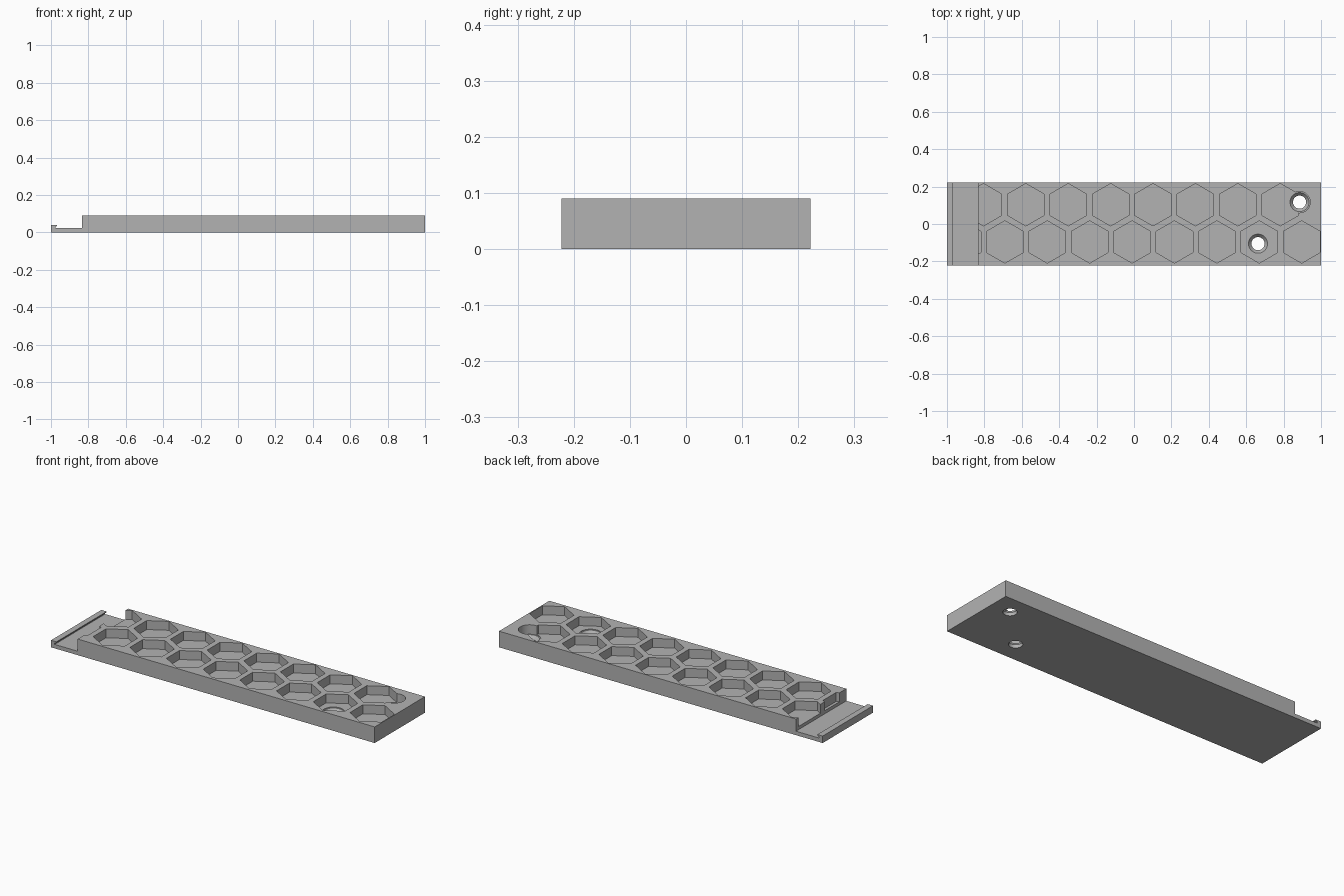
import bpy, bmesh
from math import cos, sin, pi

cube = bpy.data.objects.get("Cube")
if cube:
    bpy.data.objects.remove(cube)

GREY = (0.45, 0.45, 0.45, 1)
mat = bpy.data.materials.new("grey plastic")
mat.use_nodes = True
mat.diffuse_color = GREY
mat.node_tree.nodes["Principled BSDF"].inputs["Base Color"].default_value = GREY


def make_object(name, bm):
    bmesh.ops.recalc_face_normals(bm, faces=bm.faces)
    mesh = bpy.data.meshes.new(name)
    bm.to_mesh(mesh)
    bm.free()
    mesh.materials.append(mat)
    obj = bpy.data.objects.new(name, mesh)
    bpy.context.collection.objects.link(obj)
    return obj


def loft(bm, rings):
    """Closed solid through a list of matching point rings."""
    loops = [[bm.verts.new(p) for p in ring] for ring in rings]
    n = len(loops[0])
    for a, b in zip(loops, loops[1:]):
        for i in range(n):
            j = (i + 1) % n
            bm.faces.new((a[i], a[j], b[j], b[i]))
    bm.faces.new(loops[0][::-1])
    bm.faces.new(loops[-1])


def ring(x, y, z, radius, sides, phase=0):
    return [(x + radius * cos(phase + 2 * pi * i / sides),
             y + radius * sin(phase + 2 * pi * i / sides), z) for i in range(sides)]


# Body: side profile with a tall slab, low step and hooked end lip
HALF_Y, TOP, FLOOR = 0.222, 0.09, 0.04
profile = [(-1, 0), (1, 0), (1, TOP), (-0.835, TOP), (-0.835, 0.022),
           (-0.977, 0.022), (-0.977, 0.03), (-0.967, 0.034), (-0.967, 0.039), (-1, 0.039)]
bm = bmesh.new()
loft(bm, [[(x, y, z) for x, z in profile] for y in (-HALF_Y, HALF_Y)])
body = make_object("honeycomb_plate", bm)

# Hexagonal pockets in two staggered rows
PITCH, HEX_R = 0.2267, 0.113
bm = bmesh.new()
for x0, y, count in ((-0.805, 0.103, 8), (-0.917, -0.096, 9)):
    for k in range(count):
        loft(bm, [ring(x0 + k * PITCH, y, z, HEX_R, 6, pi / 6) for z in (FLOOR, 0.2)])
pockets = make_object("pocket_cutter", bm)

# Countersunk screw holes
bm = bmesh.new()
for x, y in ((0.885, 0.117), (0.663, -0.105)):
    steps = ((-0.1, 0.035), (0.018, 0.035), (0.037, 0.051), (0.037, 0.057), (0.2, 0.057))
    loft(bm, [ring(x, y, z, r, 40) for z, r in steps])
holes = make_object("screw_hole_cutter", bm)

# Cut the pockets and holes out of the body
bpy.ops.object.select_all(action="DESELECT")
bpy.context.view_layer.objects.active = body
body.select_set(True)
for cutter in (pockets, holes):
    cutter.hide_render = True
    mod = body.modifiers.new(cutter.name, "BOOLEAN")
    mod.operation = "DIFFERENCE"
    mod.solver = "EXACT"
    mod.object = cutter
    bpy.ops.object.modifier_apply(modifier=mod.name)
    bpy.data.objects.remove(cutter)

bpy.ops.object.shade_smooth_by_angle(angle=pi / 6)
